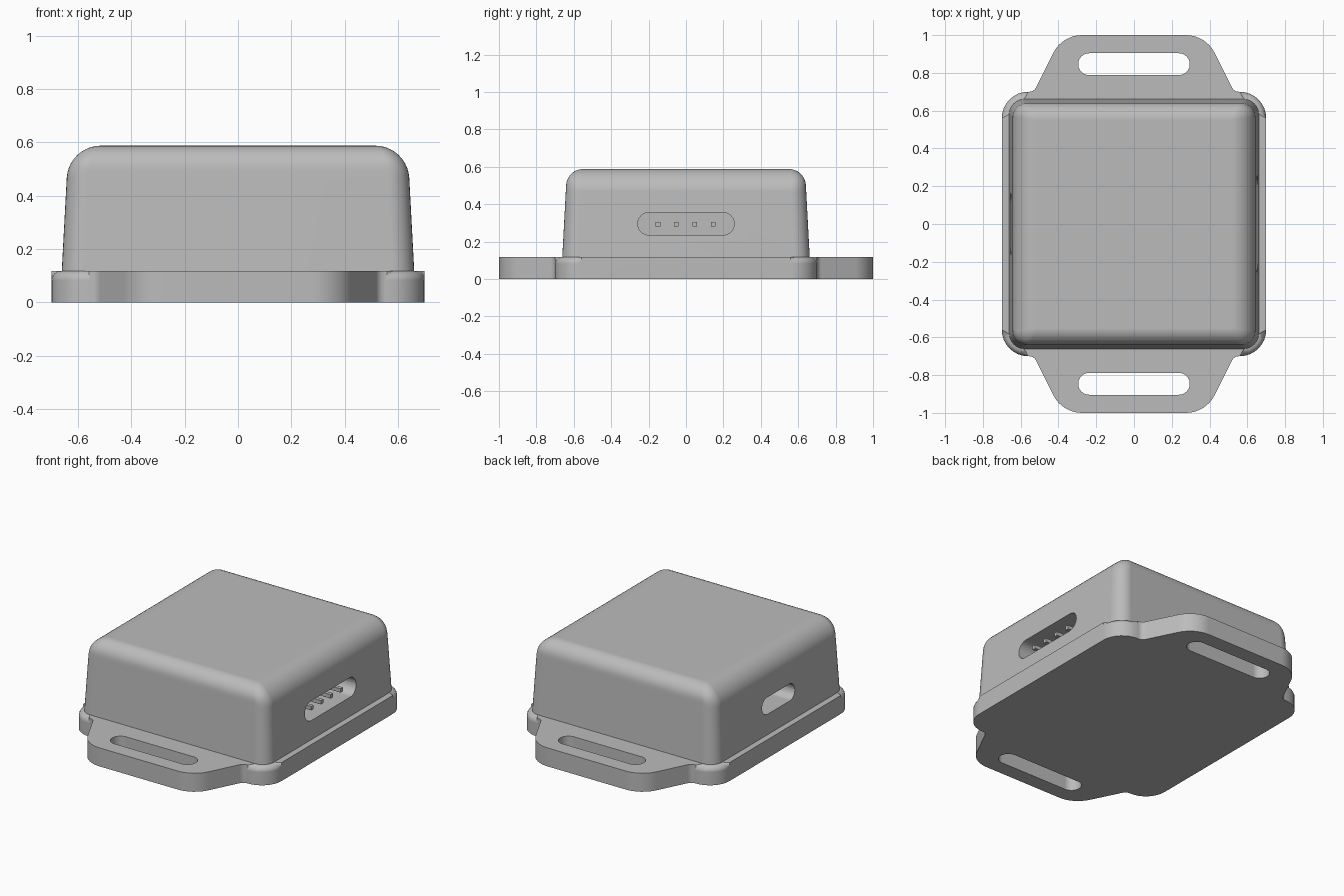
import bpy
import bmesh
from math import sin, cos, pi, sqrt, tan
from mathutils import Vector, Matrix

cube = bpy.data.objects.get("Cube")
if cube:
    bpy.data.objects.remove(cube)

grey = bpy.data.materials.new("plain grey")
grey.use_nodes = True
COLOUR = (0.5, 0.5, 0.5, 1)
grey.diffuse_color = COLOUR
grey.node_tree.nodes["Principled BSDF"].inputs["Base Color"].default_value = COLOUR


def fillet(corners, steps=8):
    """Round each (x, y, radius) corner of a closed outline."""
    out = []
    for i, (x, y, r) in enumerate(corners):
        p = Vector((x, y))
        a = (Vector(corners[i - 1][:2]) - p).normalized()
        b = (Vector(corners[(i + 1) % len(corners)][:2]) - p).normalized()
        half = a.angle(b) / 2
        centre = p + (a + b).normalized() * r / sin(half)
        start = p + a * r / tan(half) - centre
        end = p + b * r / tan(half) - centre
        sweep = start.angle_signed(end)
        for k in range(steps + 1):
            t = -sweep * k / steps
            out.append((centre.x + start.x * cos(t) - start.y * sin(t),
                        centre.y + start.x * sin(t) + start.y * cos(t)))
    return out


def rounded_rect(hx, hy, r, steps=8):
    return fillet([(hx, hy, r), (-hx, hy, r), (-hx, -hy, r), (hx, -hy, r)], steps)


def loft(name, sections, top_bevel=0):
    """Skin matching (z, outline) sections and cap both ends."""
    bm = bmesh.new()
    rings = [[bm.verts.new((x, y, z)) for x, y in pts] for z, pts in sections]
    for low, high in zip(rings, rings[1:]):
        for i in range(len(low)):
            bm.faces.new((low[i - 1], low[i], high[i], high[i - 1]))
    bm.faces.new(rings[0][::-1])
    lid = bm.faces.new(rings[-1])
    if top_bevel:
        bmesh.ops.bevel(bm, geom=list(lid.edges), offset=top_bevel, segments=5,
                        profile=0.5, affect='EDGES', clamp_overlap=False)
    bmesh.ops.recalc_face_normals(bm, faces=bm.faces)
    mesh = bpy.data.meshes.new(name)
    bm.to_mesh(mesh)
    bm.free()
    obj = bpy.data.objects.new(name, mesh)
    mesh.materials.append(grey)
    bpy.context.collection.objects.link(obj)
    return obj


def activate(obj):
    bpy.ops.object.select_all(action='DESELECT')
    obj.select_set(True)
    bpy.context.view_layer.objects.active = obj


def cut(obj, cutter):
    mod = obj.modifiers.new("cut", 'BOOLEAN')
    mod.operation = 'DIFFERENCE'
    mod.solver = 'EXACT'
    mod.object = cutter
    activate(obj)
    bpy.ops.object.modifier_apply(modifier=mod.name)
    bpy.data.objects.remove(cutter)


def smooth(obj):
    activate(obj)
    bpy.ops.object.shade_smooth_by_angle(angle=pi / 6)
    mod = obj.modifiers.new("even_shading", 'WEIGHTED_NORMAL')
    mod.keep_sharp = True


# Base plate with a strap tab at each end
BASE_TOP = 0.118
quarter = [(0.7, 0.7, 0.14), (0.53, 0.7, 0.04), (0.38, 1.0, 0.17)]
back = quarter + [(-x, y, r) for x, y, r in reversed(quarter)]
outline = fillet(back + [(-x, -y, r) for x, y, r in back])
base = loft("base_plate", [(0, outline), (BASE_TOP, outline)], top_bevel=0.035)
for side in (1, -1):
    slot = rounded_rect(0.295, 0.058, 0.0575)
    cutter = loft("slot_cutter", [(-0.1, slot), (0.3, slot)])
    cutter.data.transform(Matrix.Translation((0, side * 0.846, 0)))
    cut(base, cutter)
smooth(base)

# Tapered housing with rounded upper edges that meet in mitres
TOP = 0.588


def half_width(z, r):
    side = 0.662 - 0.055 * (z - BASE_TOP)
    rise = max(0, z - (TOP - r))
    return side - r + sqrt(max(0, r * r - rise * rise))


sections = [(BASE_TOP - 0.01, rounded_rect(0.662, 0.662, 0.085))]
for k in range(11):
    a = k / 10 * pi / 2
    z = TOP - 0.12 + 0.12 * sin(a)
    corner = 0.075 * cos(a) + 0.004
    sections.append((z, rounded_rect(half_width(z, 0.12), half_width(z, 0.085), corner)))
housing = loft("housing", sections)

# Connector recess on the left side, smaller port on the right side
for name, x, half_long, half_tall in (("connector", 0.65, 0.258, 0.06), ("port", -0.65, 0.165, 0.052)):
    shape = rounded_rect(half_tall, half_long, half_tall - 0.0005)
    cutter = loft(name + "_cutter", [(-0.15, shape), (0.15, shape)])
    cutter.data.transform(Matrix.Translation((x, 0, 0.295)) @ Matrix.Rotation(pi / 2, 4, 'Y'))
    cut(housing, cutter)
smooth(housing)

# Row of square contact pins
for i in range(4):
    pin = rounded_rect(0.0125, 0.0125, 0.001, 1)
    obj = loft(f"contact_pin_{i + 1}", [(0.49, pin), (0.63, pin)])
    obj.data.transform(Matrix.Translation((0, -0.15 + 0.0985 * i, 0.292)) @ Matrix.Rotation(pi / 2, 4, 'Y'))
